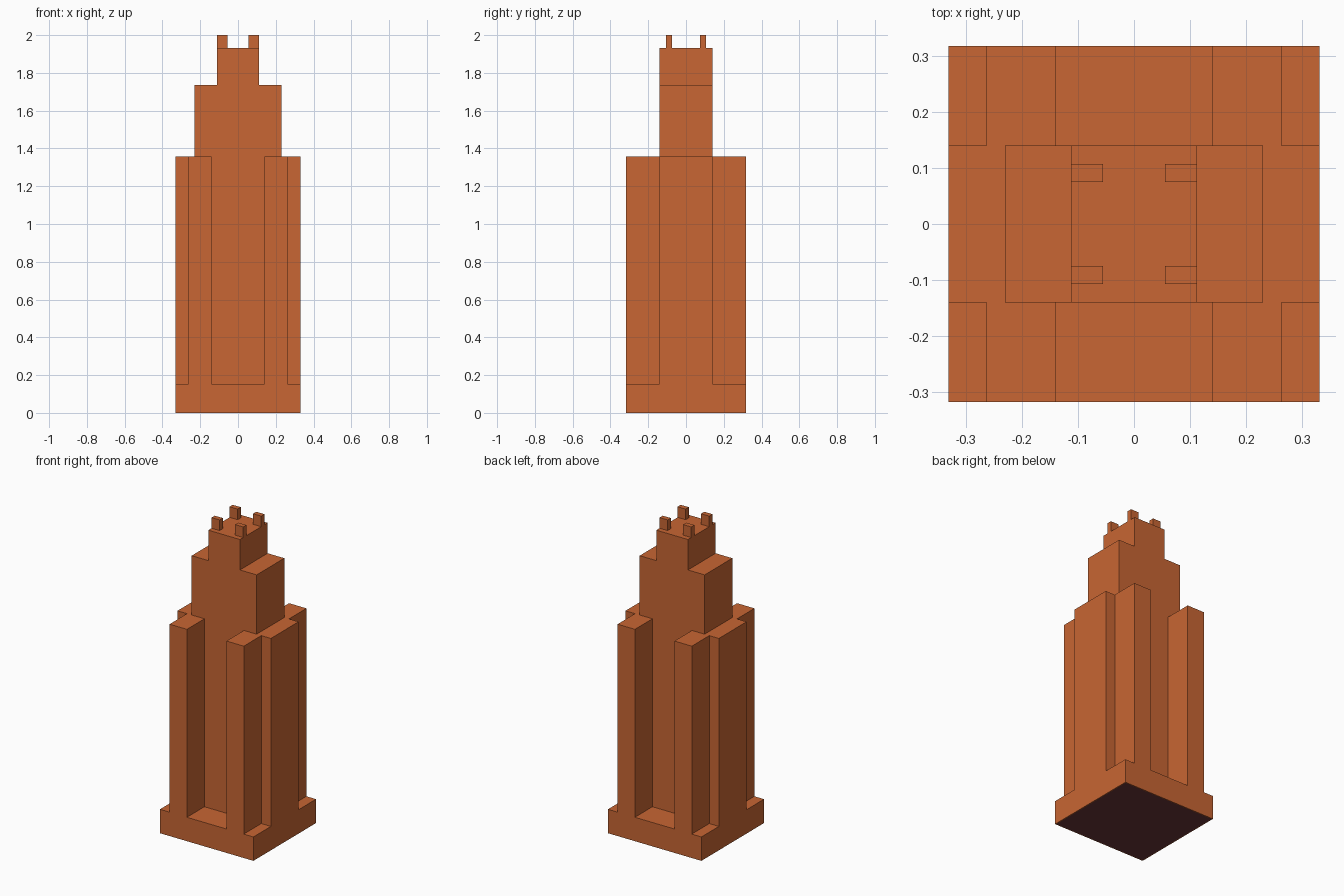
import bpy, bmesh
from mathutils import Vector

cube = bpy.data.objects.get("Cube")
if cube:
    bpy.data.objects.remove(cube, do_unlink=True)


def material(name, rgb):
    m = bpy.data.materials.new(name)
    m.use_nodes = True
    m.diffuse_color = (*rgb, 1)
    m.node_tree.nodes["Principled BSDF"].inputs["Base Color"].default_value = (*rgb, 1)
    return m


orange = material("burnt orange", (0.58, 0.133, 0.033))
maroon = material("dark maroon", (0.14, 0.035, 0.038))


def prism(name, points, depth, mats=(orange,)):
    """Extrude a flat outline along the depth vector into a solid."""
    bm = bmesh.new()
    face = bm.faces.new([bm.verts.new(p) for p in points])
    out = bmesh.ops.extrude_face_region(bm, geom=[face], use_keep_orig=True)
    moved = [v for v in out["geom"] if isinstance(v, bmesh.types.BMVert)]
    bmesh.ops.translate(bm, verts=moved, vec=Vector(depth))
    bmesh.ops.recalc_face_normals(bm, faces=bm.faces)
    if len(mats) > 1:
        # inset panel on the underside
        under = [f for f in bm.faces if f.normal.z < -0.9]
        bmesh.ops.inset_region(bm, faces=under, thickness=0.008)
        for f in under:
            f.material_index = 1
    mesh = bpy.data.meshes.new(name)
    bm.to_mesh(mesh)
    bm.free()
    for m in mats:
        mesh.materials.append(m)
    obj = bpy.data.objects.new(name, mesh)
    bpy.context.collection.objects.link(obj)
    return obj


def rect(x0, x1, y0, y1, z):
    return [(x0, y0, z), (x1, y0, z), (x1, y1, z), (x0, y1, z)]


W, D = 0.331, 0.317            # half width and half depth of the base
BASE, SHAFT, SHOULDER, ROOF, TOP = 0.153, 1.357, 1.737, 1.932, 2.0
CORE = 0.14                    # half depth of the core

# Base with a dark underside
prism("base", rect(-W, W, -D, D, 0), (0, 0, BASE), (orange, maroon))

# Shaft: one quarter of the plan outline, mirrored around
quarter = [(W, CORE), (0.263, CORE), (0.263, D), (CORE, D), (CORE, CORE)]
half = quarter + [(-x, y) for x, y in reversed(quarter)]
plan = half + [(x, -y) for x, y in reversed(half)]
prism("shaft", [(x, y, BASE) for x, y in plan], (0, 0, SHAFT - BASE))

# Crown: stepped elevation, mirrored left to right
steps = [(0.23, SHAFT), (0.23, SHOULDER), (0.112, SHOULDER), (0.112, ROOF)]
outline = steps + [(-x, z) for x, z in reversed(steps)]
prism("crown", [(x, -CORE, z) for x, z in outline], (0, 2 * CORE, 0))

# Four roof posts
for sx, side in ((1, "left"), (-1, "right")):
    for sy, end in ((1, "back"), (-1, "front")):
        prism(f"roof_post_{end}_{side}",
              rect(sx * 0.055, sx * 0.112, sy * 0.075, sy * 0.107, ROOF),
              (0, 0, TOP - ROOF))
